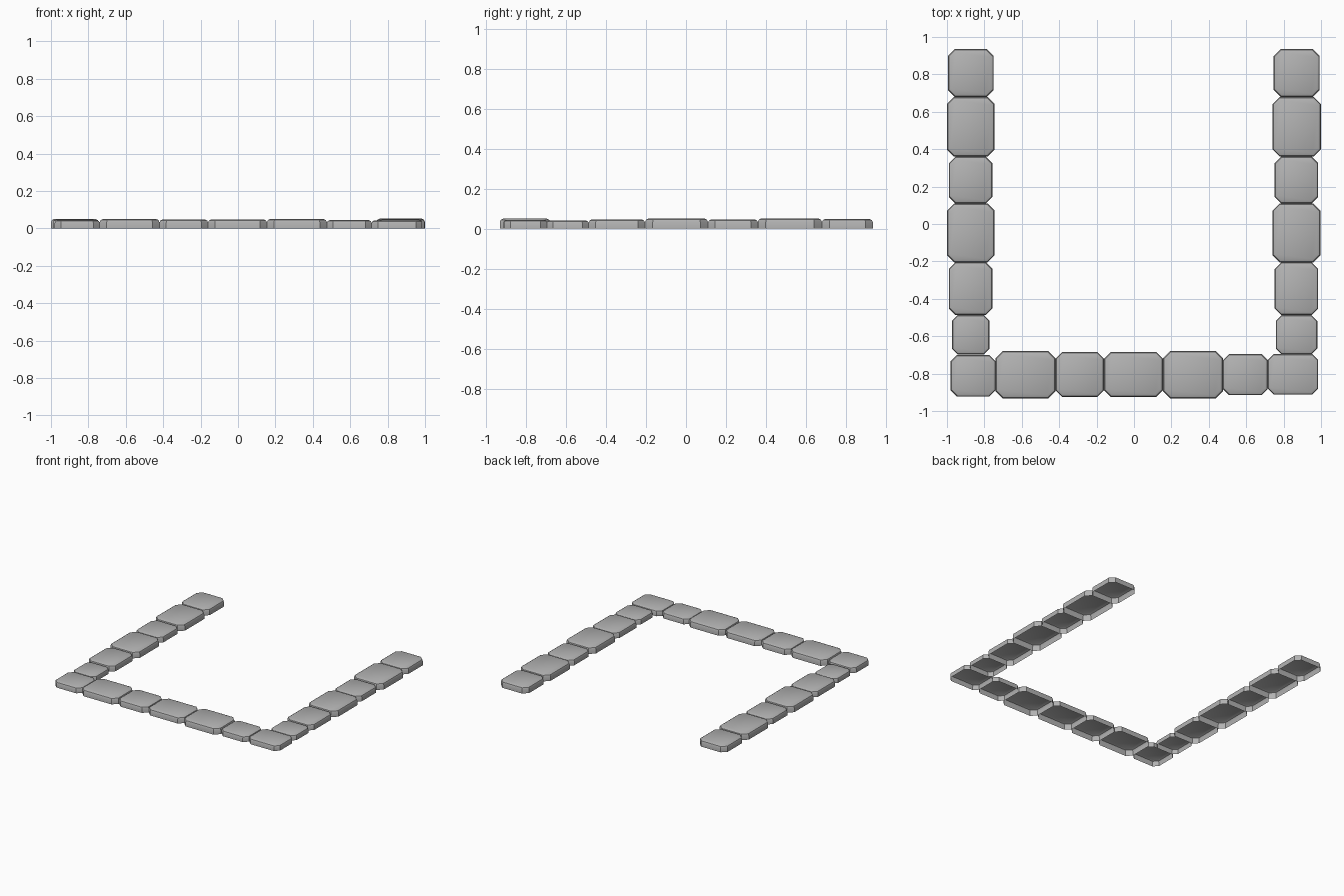
import bpy, bmesh, math

default = bpy.data.objects.get("Cube")
if default:
    bpy.data.objects.remove(default, do_unlink=True)

# Single stone colour
stone = bpy.data.materials.new("stone_grey")
stone.use_nodes = True
grey = (0.45, 0.45, 0.45, 1)
stone.diffuse_color = grey
stone.node_tree.nodes["Principled BSDF"].inputs["Base Color"].default_value = grey


def octagon(x0, x1, y0, y1, cut):
    """Rectangle outline with its corners cut off, anticlockwise."""
    return [(x0 + cut, y0), (x1 - cut, y0), (x1, y0 + cut), (x1, y1 - cut),
            (x1 - cut, y1), (x0 + cut, y1), (x0, y1 - cut), (x0, y0 + cut)]


def paving_stone(name, x0, x1, y0, y1):
    """Open-bottomed slab with cut corners and a rounded top edge."""
    width = min(x1 - x0, y1 - y0)
    height = width * 0.2
    bm = bmesh.new()
    rings = []
    # Wall profile: inset and height, as shares of the slab height
    for inset, level in ((0, 0), (0, 0.65), (0.1, 0.88), (0.35, 1)):
        d = inset * height
        outline = octagon(x0 + d, x1 - d, y0 + d, y1 - d, width * 0.15 - d * 0.59)
        rings.append([bm.verts.new((x, y, level * height)) for x, y in outline])
    for low, high in zip(rings, rings[1:]):
        for i in range(8):
            j = (i + 1) % 8
            bm.faces.new((low[i], low[j], high[j], high[i]))
    bm.faces.new(rings[-1])
    mesh = bpy.data.meshes.new(name)
    bm.to_mesh(mesh)
    bm.free()
    mesh.materials.append(stone)
    obj = bpy.data.objects.new(name, mesh)
    bpy.context.collection.objects.link(obj)
    bpy.ops.object.select_all(action='DESELECT')
    obj.select_set(True)
    bpy.context.view_layer.objects.active = obj
    bpy.ops.object.shade_smooth_by_angle(angle=math.radians(40))


# Side rows, from back to front: seams shared, edges vary per stone
seams = [0.935, 0.68, 0.36, 0.11, -0.205, -0.487, -0.697]
right_edges = [(-0.995, -0.75), (-1, -0.745), (-0.99, -0.757),
               (-1, -0.745), (-0.99, -0.757), (-0.973, -0.773)]
left_edges = [(0.747, 0.993), (0.74, 1), (0.752, 0.985),
              (0.74, 0.997), (0.752, 0.985), (0.758, 0.98)]
for side, edges in (("right", right_edges), ("left", left_edges)):
    for i, (x0, x1) in enumerate(edges):
        paving_stone(f"{side}_stone_{i + 1}", x0, x1, seams[i + 1], seams[i])

# Front row, from right to left, including both corners
seams = [-0.98, -0.74, -0.42, -0.16, 0.155, 0.475, 0.715, 0.985]
depths = [(-0.923, -0.7), (-0.932, -0.68), (-0.925, -0.684), (-0.925, -0.684),
          (-0.932, -0.68), (-0.915, -0.695), (-0.912, -0.695)]
for i, (y0, y1) in enumerate(depths):
    paving_stone(f"front_stone_{i + 1}", seams[i], seams[i + 1], y0, y1)
